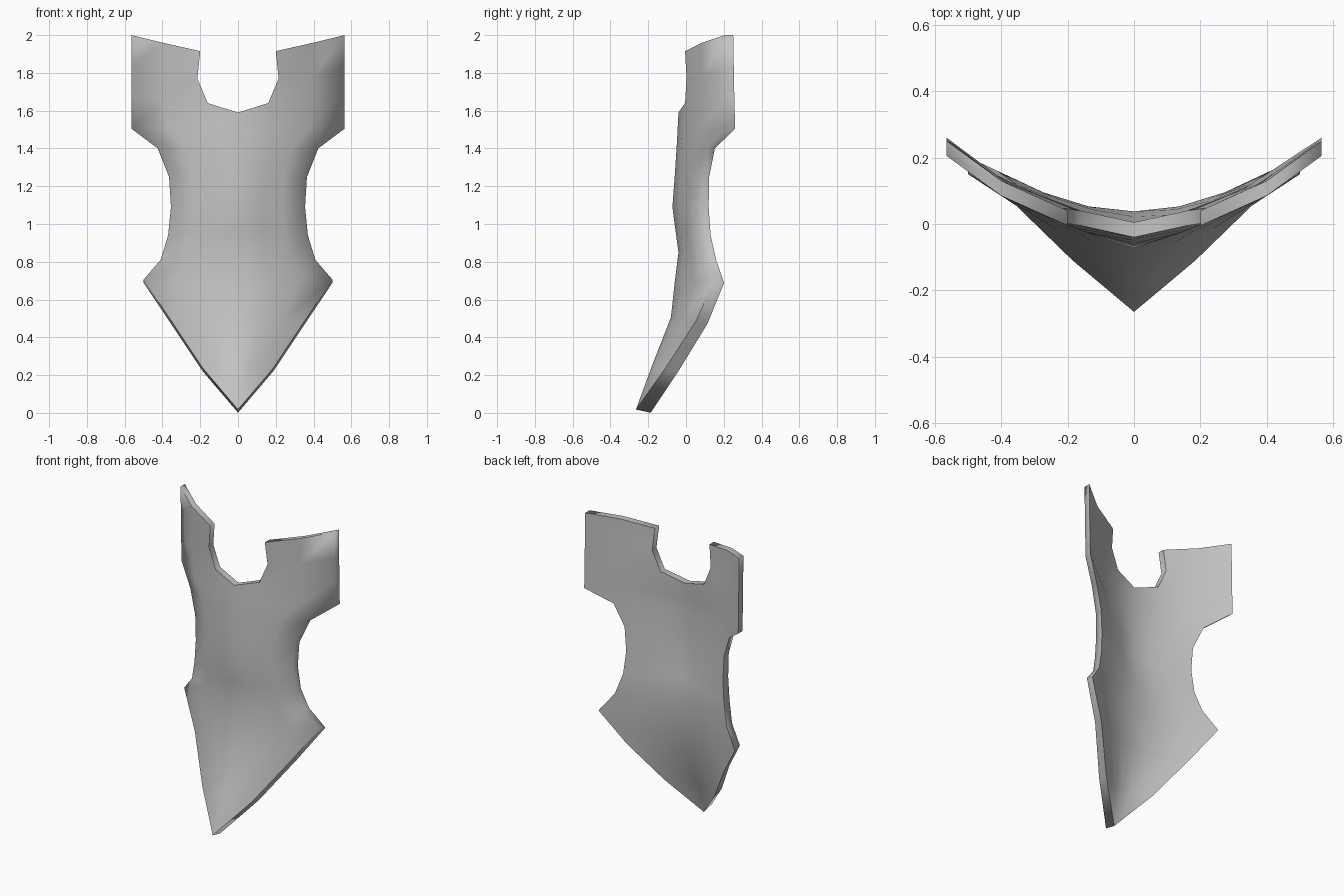
import bpy, bmesh
from mathutils import Vector

cube = bpy.data.objects.get("Cube")
if cube:
    bpy.data.objects.remove(cube)

# Plain steel grey
steel = bpy.data.materials.new("steel_grey")
steel.use_nodes = True
grey = (0.55, 0.55, 0.55, 1)
steel.diffuse_color = grey
steel.node_tree.nodes["Principled BSDF"].inputs["Base Color"].default_value = grey

COLS = 4
# Torso rows, top to bottom: centre y, centre z, edge x, edge y, edge z, bend
TORSO = [
    (-.05, 1.40, .425, .108, 1.40, 1.7),
    (-.06, 1.25, .365, .073, 1.25, 1.4),
    (-.072, 1.09, .355, .065, 1.09, 1.2),
    (-.055, .96, .37, .072, .94, 1.4),
    (-.04, .85, .41, .103, .81, 1.7),
    (-.06, .69, .50, .15, .705, 1.7),
    (-.08, .505, .355, .055, .49, 1.8),
    (-.18, .25, .185, -.11, .235, 1.5),
]
# Shoulder and chest rows, from the neck opening out to the arm edge
SHOULDER = [
    [(.20, -.005, 1.915), (.40, .085, 1.96), (.565, .205, 2.0)],
    [(.215, .003, 1.77), (.40, .085, 1.79), (.565, .208, 1.83)],
    [(0, -.04, 1.59), (.16, -.005, 1.64), (.40, .085, 1.65), (.565, .211, 1.67)],
    [(0, -.045, 1.49), (.17, -.015, 1.50), (.37, .07, 1.50), (.565, .215, 1.505)],
]


def torso_row(yc, zc, xe, ye, ze, bend):
    """Curved cross-section from the centre line to the side edge."""
    row = []
    for i in range(COLS):
        t = i / (COLS - 1)
        row.append((xe * t, yc + (ye - yc) * t ** bend, zc + (ze - zc) * t))
    return row


bm = bmesh.new()
rows = SHOULDER + [torso_row(*r) for r in TORSO]
for side in (1, -1):
    grid = [[bm.verts.new((x * side, y, z)) for x, y, z in r] for r in rows]

    def face(verts):
        bm.faces.new(verts if side < 0 else verts[::-1])

    # Align rows at the arm edge, since the neck opening shortens the top rows
    for a, b in zip(grid, grid[1:]):
        n = min(len(a), len(b))
        a, b = a[-n:], b[-n:]
        for i in range(n - 1):
            face([a[i], a[i + 1], b[i + 1], b[i]])
    # Pointed lower tip
    tip = bm.verts.new((0, -.265, .018))
    for a, b in zip(grid[-1], grid[-1][1:]):
        face([a, b, tip])
bmesh.ops.remove_doubles(bm, verts=bm.verts, dist=.0005)
bmesh.ops.recalc_face_normals(bm, faces=bm.faces)

# Thicken backwards: thin chest, thicker belly, lower rim tilted down
front = list(bm.faces)
front_edges = [e for e in bm.edges if e.is_boundary]
copy = bmesh.ops.duplicate(bm, geom=list(bm.verts) + list(bm.edges) + front)
back_edges = [e for e in copy["geom"] if isinstance(e, bmesh.types.BMEdge) and e.is_boundary]
for v in [g for g in copy["geom"] if isinstance(g, bmesh.types.BMVert)]:
    low = min(max((1.4 - v.co.z) / .45, 0), 1)
    depth = .045 + .033 * low * (1 - 1.6 * abs(v.co.x))
    v.co += Vector((0, depth, -.017 if v.co.z < .75 else 0))
bmesh.ops.bridge_loops(bm, edges=front_edges + back_edges)
bmesh.ops.recalc_face_normals(bm, faces=bm.faces)

# Smooth faces with a crisp rim, rounded over only along the front arm edges
for f in bm.faces:
    f.smooth = True


def on_arm_edge(e):
    return all(abs(v.co.x) > .35 and .7 < v.co.z for v in e.verts) and \
        abs(e.verts[0].co.x - e.verts[1].co.x) < .15


for e in back_edges:
    e.smooth = False
for e in front_edges:
    e.smooth = on_arm_edge(e)

mesh = bpy.data.meshes.new("chest_plate")
bm.to_mesh(mesh)
bm.free()
mesh.materials.append(steel)
plate = bpy.data.objects.new("chest_plate", mesh)
bpy.context.collection.objects.link(plate)
